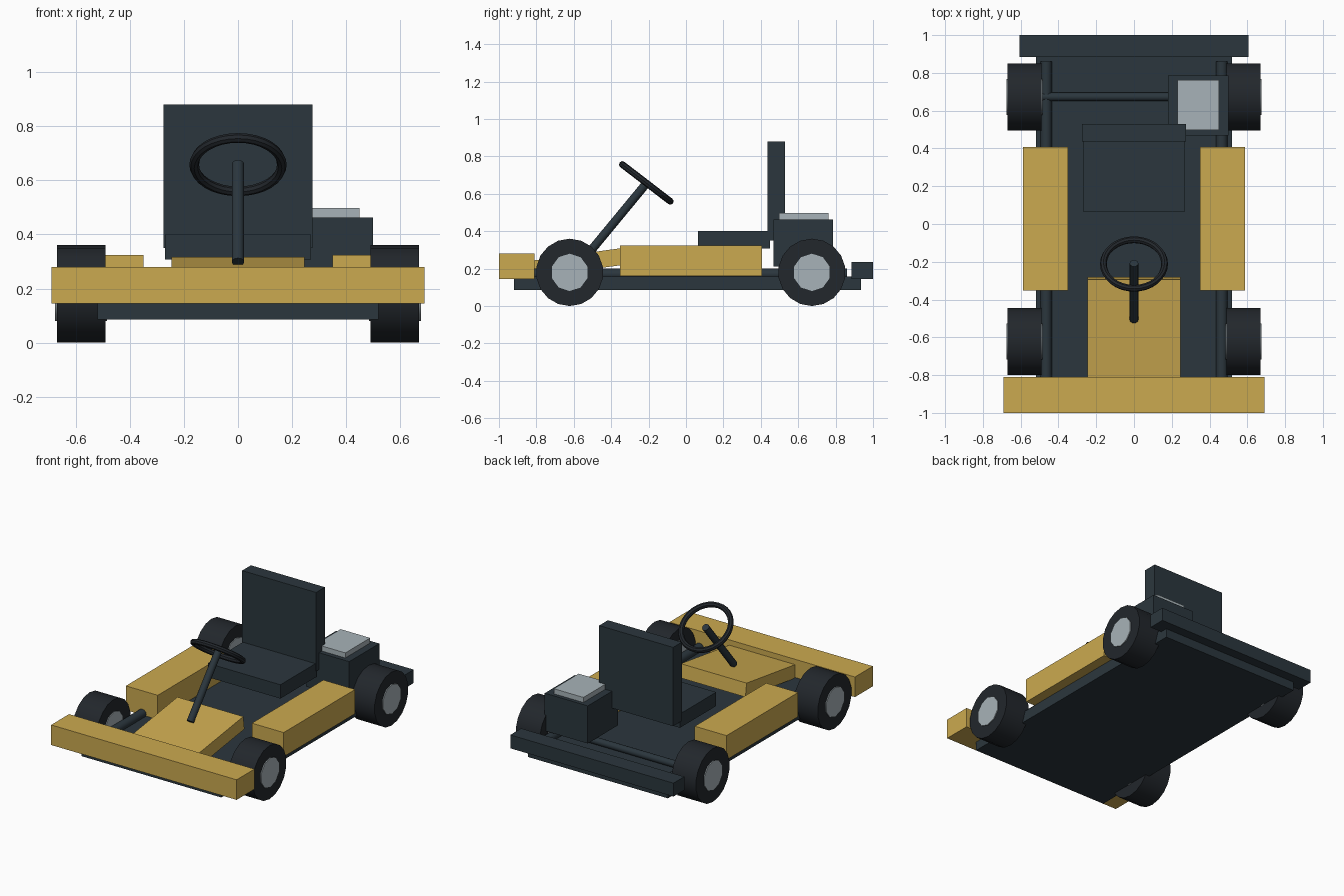
import bpy
import math
from mathutils import Vector

if "Cube" in bpy.data.objects:
    bpy.data.objects.remove(bpy.data.objects["Cube"])


def material(name, rgb):
    m = bpy.data.materials.new(name)
    m.diffuse_color = (*rgb, 1)
    m.use_nodes = True
    m.node_tree.nodes["Principled BSDF"].inputs["Base Color"].default_value = m.diffuse_color
    return m


YELLOW = material("yellow bodywork", (0.60, 0.40, 0.08))
DARK = material("dark frame", (0.024, 0.037, 0.047))
RUBBER = material("rubber", (0.016, 0.020, 0.025))
METAL = material("light metal", (0.39, 0.45, 0.48))


def finish(name, mat, smooth=False):
    ob = bpy.context.object
    ob.name = name
    ob.data.materials.append(mat)
    if smooth:
        bpy.ops.object.shade_smooth_by_angle(angle=math.radians(40))
    return ob


def box(name, mat, x, y, z):
    """Box from (min, max) pairs on each axis."""
    bpy.ops.mesh.primitive_cube_add(
        size=1, location=[sum(r) / 2 for r in (x, y, z)])
    ob = finish(name, mat)
    ob.scale = [r[1] - r[0] for r in (x, y, z)]
    return ob


def rod(name, mat, start, end, radius, sides=12, smooth=True):
    """Cylinder between two points."""
    a, b = Vector(start), Vector(end)
    bpy.ops.mesh.primitive_cylinder_add(
        vertices=sides, radius=radius, depth=(b - a).length,
        location=(a + b) / 2,
        rotation=(b - a).to_track_quat('Z', 'Y').to_euler())
    return finish(name, mat, smooth)


# Floor and bumpers
box("floor_pan", DARK, (-0.52, 0.52), (-0.92, 0.935), (0.085, 0.158))
box("front_bumper", YELLOW, (-0.69, 0.69), (-1, -0.81), (0.145, 0.28))
box("rear_bumper", DARK, (-0.607, 0.607), (0.885, 1), (0.145, 0.235))

# Tilted nose panel
nose = box("nose_panel", YELLOW, (-0.245, 0.245), (-0.82, -0.285), (0.19, 0.28))
nose.rotation_euler.x = 0.14

# Mirrored frame rails, side pods and wheels
for side, s in (("left", -1), ("right", 1)):
    rod(f"{side}_rail", DARK, (s * 0.465, -0.86, 0.17), (s * 0.465, 0.86, 0.17), 0.03)
    box(f"{side}_side_pod", YELLOW, sorted((s * 0.35, s * 0.587)),
        (-0.353, 0.407), (0.16, 0.323))
    for end, y in (("front", -0.622), ("rear", 0.673)):
        rod(f"{end}_{side}_tyre", RUBBER, (s * 0.49, y, 0.18), (s * 0.67, y, 0.18), 0.18, 18)
        rod(f"{end}_{side}_hub", METAL, (s * 0.485, y, 0.18), (s * 0.676, y, 0.18), 0.1, 10)

# Rear axle
rod("rear_axle", DARK, (-0.5, 0.673, 0.18), (0.5, 0.673, 0.18), 0.023)

# Seat
box("seat_base", DARK, (-0.27, 0.27), (0.065, 0.45), (0.307, 0.40))
box("seat_back", DARK, (-0.275, 0.275), (0.437, 0.53), (0.35, 0.88))

# Engine
box("engine_block", DARK, (0.18, 0.5), (0.468, 0.787), (0.21, 0.463))
box("engine_head", METAL, (0.23, 0.45), (0.498, 0.762), (0.45, 0.497))

# Steering
rod("steering_column", DARK, (0, -0.507, 0.298), (0, -0.208, 0.66), 0.023)
bpy.ops.mesh.primitive_torus_add(
    major_radius=0.162, minor_radius=0.018, major_segments=32, minor_segments=8,
    location=(0, -0.212, 0.658), rotation=(-0.655, 0, 0))
finish("steering_wheel", RUBBER, True)
